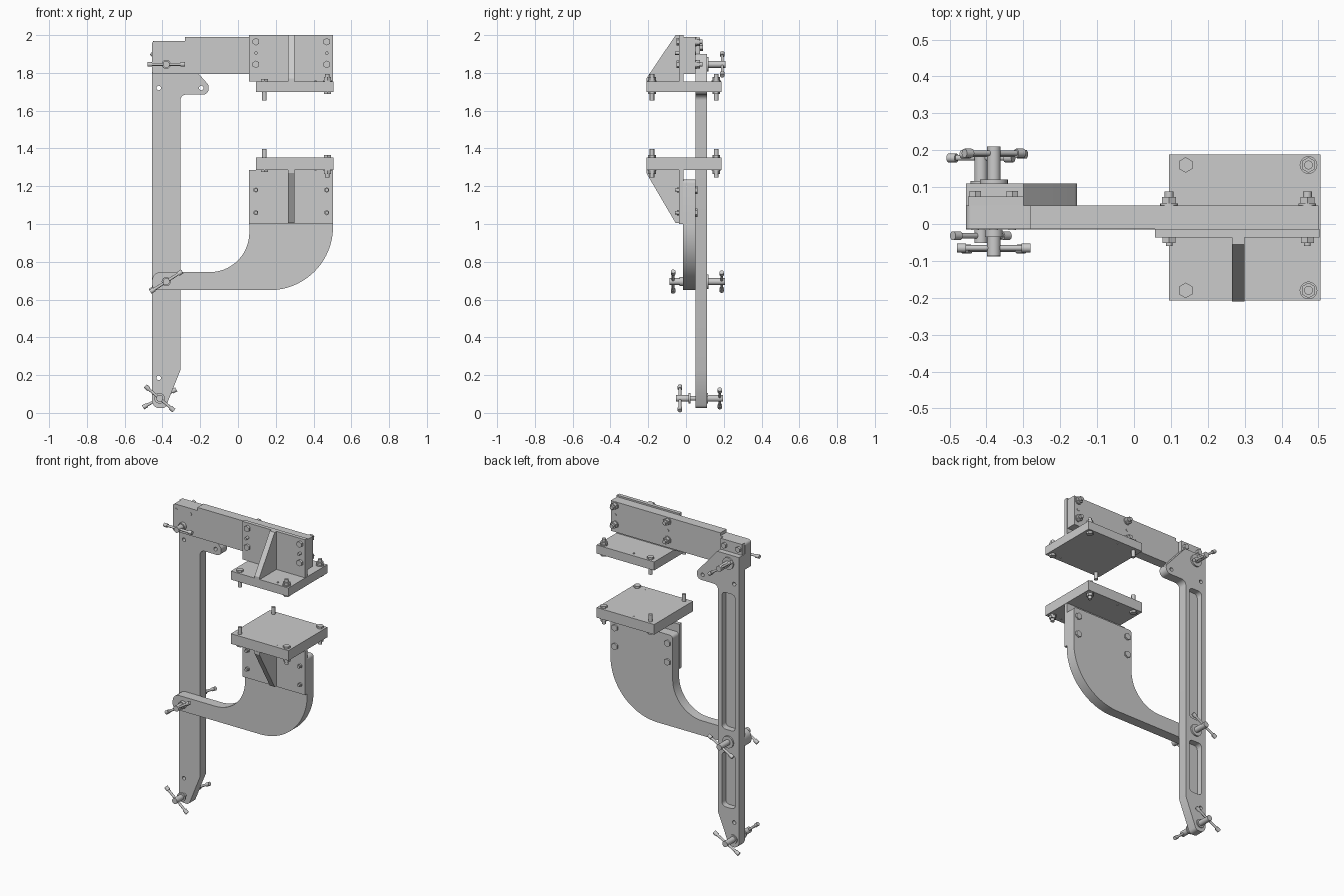
import bpy, bmesh, math
from mathutils import Vector, Matrix

if "Cube" in bpy.data.objects:
    bpy.data.objects.remove(bpy.data.objects["Cube"])


def finish(name, bm):
    bmesh.ops.recalc_face_normals(bm, faces=bm.faces)
    me = bpy.data.meshes.new(name)
    bm.to_mesh(me)
    bm.free()
    ob = bpy.data.objects.new(name, me)
    bpy.context.collection.objects.link(ob)
    return ob


def rounded(pts):
    """Outline from (a, b, radius) corners, filleting each corner."""
    out = []
    for i, (a, b, r) in enumerate(pts):
        p = Vector((a, b))
        if r == 0:
            out.append(p)
            continue
        u = (Vector(pts[i - 1][:2]) - p).normalized()
        v = (Vector(pts[(i + 1) % len(pts)][:2]) - p).normalized()
        half = u.angle(v) / 2
        t = r / math.tan(half)
        c = p + (u + v).normalized() * (r / math.sin(half))
        s, e = p + u * t - c, p + v * t - c
        sweep = s.angle_signed(e)
        n = max(5, int(r * 90))
        for k in range(n + 1):
            out.append(c + Matrix.Rotation(-sweep * k / n, 2) @ s)
    return out


def extrude(name, pts, lo, hi, axis='Y'):
    """Extrude an XZ outline along Y, or a YZ outline along X."""
    bm = bmesh.new()
    place = (lambda p, d: (p[0], d, p[1])) if axis == 'Y' else (lambda p, d: (d, p[0], p[1]))
    f = bm.faces.new([bm.verts.new(place(p, lo)) for p in rounded(pts)])
    new = bmesh.ops.extrude_face_region(bm, geom=[f], use_keep_orig=True)['geom']
    step = Vector(place((0, 0), hi - lo))
    bmesh.ops.translate(bm, vec=step, verts=[g for g in new if isinstance(g, bmesh.types.BMVert)])
    return finish(name, bm)


def rect(x0, x1, z0, z1, r=0):
    return [(x0, z0, r), (x1, z0, r), (x1, z1, r), (x0, z1, r)]


def stack(name, origin, direction, parts):
    """Coaxial cylinders: (start, end, radius, sides) along a direction."""
    d = Vector(direction).normalized()
    rot = d.to_track_quat('Z', 'Y').to_matrix().to_4x4()
    bm = bmesh.new()
    for s, e, r, n in parts:
        m = Matrix.Translation(Vector(origin) + d * (s + e) / 2) @ rot
        bmesh.ops.create_cone(bm, cap_ends=True, segments=n, radius1=r, radius2=r,
                              depth=e - s, matrix=m)
    return finish(name, bm)


def cut(ob, cutter):
    cutter.hide_render = True
    mod = ob.modifiers.new("cut", 'BOOLEAN')
    mod.operation, mod.solver, mod.object = 'DIFFERENCE', 'EXACT', cutter
    bpy.context.view_layer.objects.active = ob
    bpy.ops.object.modifier_apply(modifier=mod.name)
    bpy.data.objects.remove(cutter)


# Upright post with flared ear, rear pockets and pin holes
post = extrude("upright_post", [
    (-.455, .025, .04), (-.385, .025, .025), (-.305, .225, 0), (-.305, 1.685, .03),
    (-.155, 1.685, .03), (-.155, 1.735, .025), (-.30, 1.90, 0), (-.455, 1.90, 0)], .05, .11)
for z0, z1 in ((.27, .62), (.77, 1.65)):
    cut(post, extrude("pocket_cutter", rect(-.427, -.333, z0, z1, .025), .07, .13))
for x, z in ((-.42, 1.72), (-.195, 1.72), (-.42, .185)):
    cut(post, stack("hole_cutter", (x, 0, z), (0, 1, 0), [(0, .2, .012, 20)]))

# Upper arm with the clamp block behind its left end
extrude("upper_arm", [(-.455, 1.795, .01), (.50, 1.795, 0), (.50, 1.99, 0), (-.28, 1.99, 0),
                      (-.28, 1.97, 0), (-.455, 1.97, .018)], -.013, .05)
extrude("clamp_block", rect(-.45, -.30, 1.90, 1.97), .05, .075)
for x in (-.43, -.33):
    stack("clamp_block_bolt", (x, 0, 1.935), (0, 1, 0),
          [(-.016, .075, .01, 16), (.075, .09, .018, 6)])

# Curved lower arm
extrude("lower_arm", [(-.455, .65, .03), (.503, .65, .335), (.503, 1.235, .02), (.06, 1.235, .02),
                      (.06, .745, .21), (-.455, .745, .045)], -.015, .05)

# Upper and lower brackets: back plate, gusset and table plate
for tag, back, table, gusset in (
        ("upper", (1.755, 2.0), (1.70, 1.755),
         [(-.21, 1.755, 0), (-.03, 1.755, 0), (-.03, 2.0, 0), (-.055, 2.0, 0), (-.21, 1.77, 0)]),
        ("lower", (1.0, 1.287), (1.287, 1.352),
         [(-.21, 1.287, 0), (-.03, 1.287, 0), (-.03, 1.005, 0), (-.055, 1.005, 0), (-.21, 1.27, 0)])):
    extrude(tag + "_back_plate", rect(.057, .503, *back), -.037, -.013)
    extrude(tag + "_gusset", gusset, .265, .30, 'X')
    extrude(tag + "_table_plate", rect(.095, .505, *table), -.208, .188)
    # Corner bolts: left pair and right pair point opposite ways
    t = table[1] - table[0]
    inner = table[1] if tag == "upper" else table[0]
    up = 1 if tag == "upper" else -1
    for x, y in ((.26, .16), (.41, -.18)):
        stack(tag + "_table_dowel", (x, y, inner), (0, 0, up), [(-t - .001, .004, .006, 12)])
    for y in (-.18, .16):
        stack(tag + "_left_table_bolt", (.14, y, inner), (0, 0, up),
              [(-t - .045, 0, .012, 16), (0, .013, .021, 6)])
        stack(tag + "_right_table_bolt", (.473, y, inner), (0, 0, up),
              [(-t - .013, -t, .021, 6), (0, .005, .024, 20), (.005, .022, .021, 6),
               (.022, .04, .012, 16)])

# Bolts fixing brackets to arms
for x in (.095, .47):
    for z in (1.845, 1.965):
        stack("upper_bracket_bolt", (x, 0, z), (0, 1, 0),
              [(-.051, -.037, .02, 6), (.05, .055, .024, 20),
               (.055, .073, .022, 6), (.073, .088, .012, 16)])
    stack("upper_dowel", (x, 0, 1.905), (0, 1, 0), [(-.059, .053, .009, 14)])
    for z in (1.06, 1.18):
        stack("lower_bracket_bolt", (x, 0, z), (0, 1, 0),
              [(-.047, -.037, .014, 6), (-.057, -.047, .009, 14), (.05, .06, .022, 6)])


# Clamp screws with T handles on both ends of each pivot pin
def tee_handle(name, x, y, z, dx, dz, half=.1):
    stack(name, (x, y, z), (dx, 0, dz),
          [(-half + .02, half - .02, .0075, 16), (half - .025, half, .012, 16),
           (-half, -half + .025, .012, 16)])


for tag, x, z, front, rear, fdir, rdir in (
        ("top", -.38, 1.845, -.085, .21, (1, 0), (-.8, .6)),
        ("middle", -.38, .695, -.088, .207, (.84, .54), (.87, .49)),
        ("bottom", -.415, .077, -.052, .197, (-.76, .65), (.88, .48))):
    face = .013 if tag == "bottom" else -.015
    parts = [(front, face, .018, 24), (face, .11, .012, 20), (.11, rear, .018, 24)]
    if tag == "bottom":
        parts += [(face, face + .01, .028, 24), (.11, .116, .028, 24)]
    else:
        parts += [(face - .02, face, .024, 24), (.11, .12, .038, 24)]
    stack(tag + "_clamp_screw", (x, 0, z), (0, 1, 0), parts)
    tee_handle(tag + "_front_handle", x, front + .02, z, *fdir)
    tee_handle(tag + "_rear_handle", x, rear - .018, z, *rdir)

# Smooth round surfaces, keep hard edges
bpy.ops.object.select_all(action='SELECT')
bpy.context.view_layer.objects.active = post
bpy.ops.object.shade_smooth_by_angle(angle=math.radians(30))
